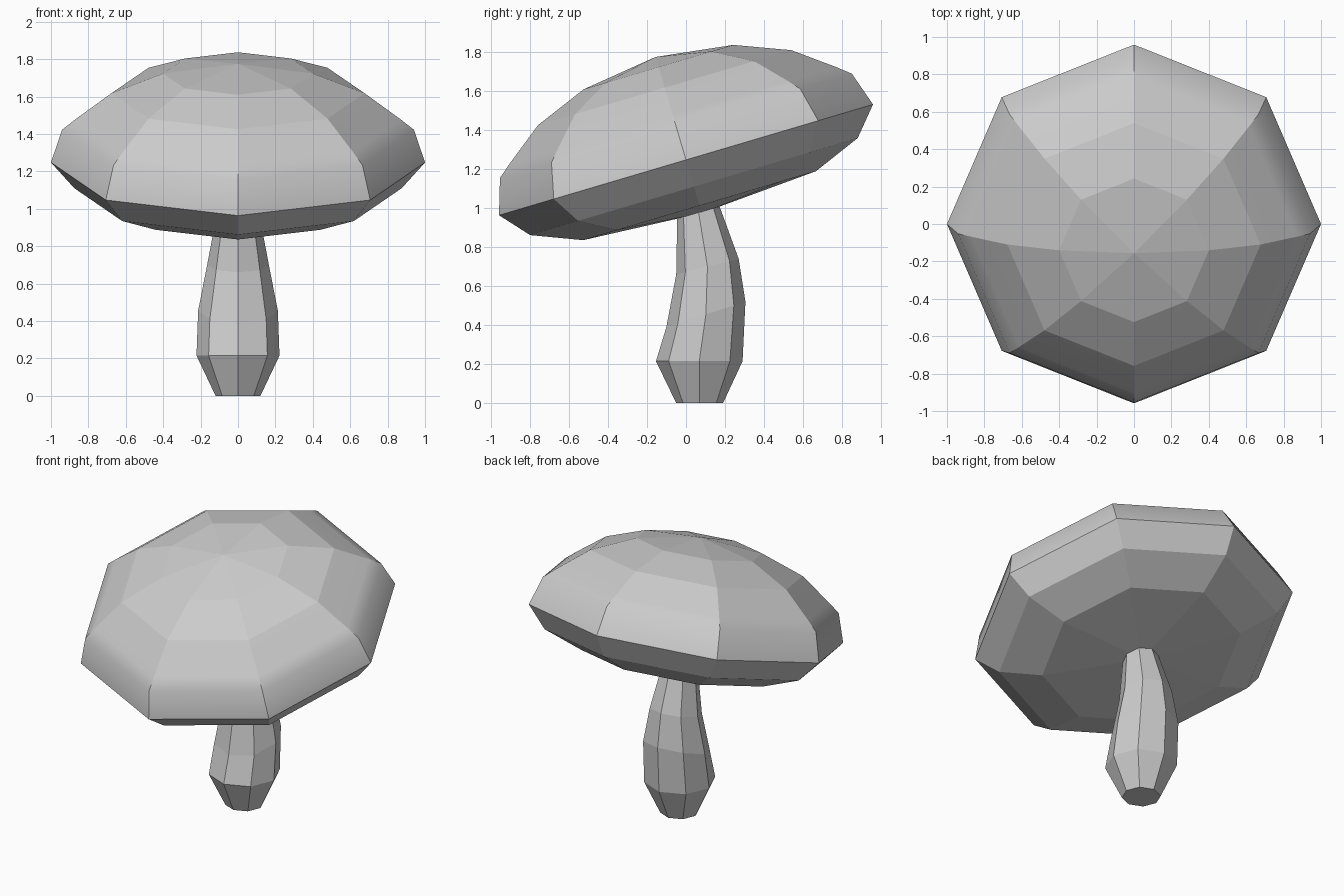
import bpy, bmesh
from math import sin, cos, pi, radians

if "Cube" in bpy.data.objects:
    bpy.data.objects.remove(bpy.data.objects["Cube"])

SIDES = 8


def loft(name, rings, smooth_rings=()):
    """Eight-sided loft; each ring is (y, z, radius, tilt). Radius 0 makes a pole."""
    bm = bmesh.new()
    loops = []
    for y, z, r, tilt in rings:
        if r == 0:
            loops.append([bm.verts.new((0, y, z))] * SIDES)
            continue
        loops.append([bm.verts.new((r * cos(a),
                                    y + r * sin(a) * cos(tilt),
                                    z + r * sin(a) * sin(tilt)))
                      for a in (2 * pi * i / SIDES for i in range(SIDES))])
    for lo, hi in zip(loops, loops[1:]):
        for i in range(SIDES):
            j = (i + 1) % SIDES
            bm.faces.new(dict.fromkeys((lo[i], lo[j], hi[j], hi[i])))
    # flat ends where the loft does not close to a pole
    for end, flip in ((loops[0], True), (loops[-1], False)):
        if len(set(end)) > 1:
            bm.faces.new(end[::-1] if flip else end)
    # soft shading only along the chosen rings, hard edges elsewhere
    soft = [set(loops[k]) for k in smooth_rings]
    for f in bm.faces:
        f.smooth = bool(soft)
    for e in bm.edges:
        e.smooth = any(set(e.verts) <= s for s in soft)
    bmesh.ops.recalc_face_normals(bm, faces=bm.faces[:])
    mesh = bpy.data.meshes.new(name)
    bm.to_mesh(mesh)
    bm.free()
    obj = bpy.data.objects.new(name, mesh)
    bpy.context.collection.objects.link(obj)
    return obj


# Cap: profile of (radius, height along the tilted axis)
TILT = radians(16.5)
profile = [(0, -0.285), (0.623, -0.245), (0.876, -0.143), (1.0, 0.0),
           (0.941, 0.182), (0.87, 0.24), (0.677, 0.386), (0.40, 0.496), (0, 0.55)]
loft("mushroom_cap",
     [(-h * sin(TILT), 1.2475 + h * cos(TILT), r, TILT) for r, h in profile],
     smooth_rings=(4, 5))

# Stem: bent, bulging near the base, running up into the cap
loft("mushroom_stem", [
    (0.07, 0.0, 0.12, 0),
    (0.068, 0.215, 0.222, 0),
    (0.102, 0.455, 0.213, radians(17.8)),
    (0.11, 0.70, 0.165, radians(14)),
    (0.065, 0.975, 0.113, radians(13)),
    (0.055, 1.04, 0.10, radians(14)),
])
